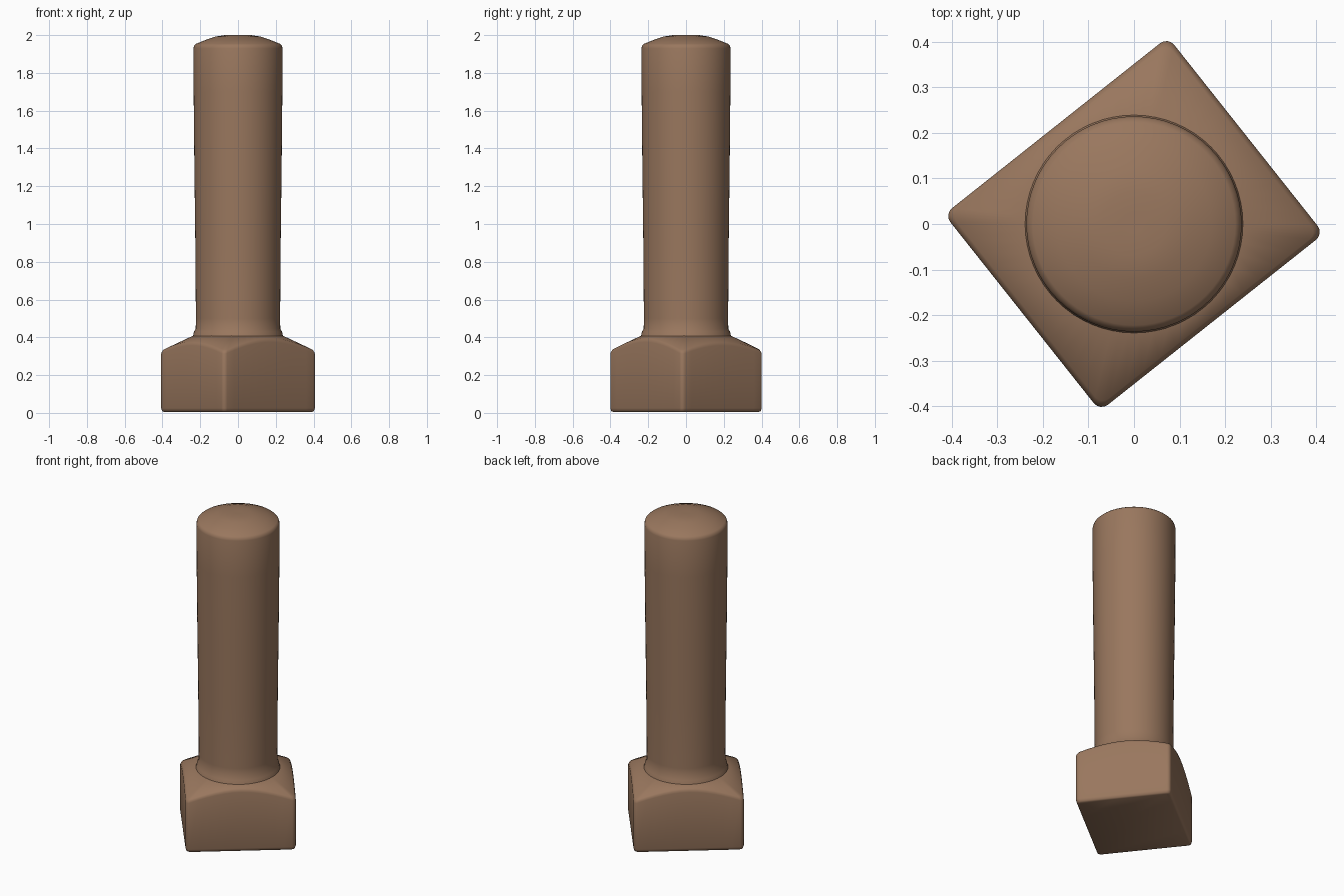
import bpy, bmesh, math
from mathutils import Vector, Matrix

cube = bpy.data.objects.get("Cube")
if cube:
    bpy.data.objects.remove(cube)

# Single brown material
brown = bpy.data.materials.new("brown")
brown.use_nodes = True
colour = (0.32, 0.185, 0.112, 1)
brown.diffuse_color = colour
brown.node_tree.nodes["Principled BSDF"].inputs["Base Color"].default_value = colour


def loft(name, rings, angle):
    """Skin closed rings of equal length from bottom to top and cap both ends."""
    bm = bmesh.new()
    loops = [[bm.verts.new(p) for p in ring] for ring in rings]
    n = len(loops[0])
    for low, high in zip(loops, loops[1:]):
        for i in range(n):
            j = (i + 1) % n
            bm.faces.new((low[i], low[j], high[j], high[i]))
    bm.faces.new(loops[0][::-1])
    bm.faces.new(loops[-1])
    mesh = bpy.data.meshes.new(name)
    bm.to_mesh(mesh)
    bm.free()
    mesh.materials.append(brown)
    obj = bpy.data.objects.new(name, mesh)
    bpy.context.collection.objects.link(obj)
    bpy.ops.object.select_all(action='DESELECT')
    obj.select_set(True)
    bpy.context.view_layer.objects.active = obj
    bpy.ops.object.shade_smooth_by_angle(angle=math.radians(angle))
    return obj


def circle(r, z, n=64):
    return [Vector((r * math.cos(i * math.tau / n), r * math.sin(i * math.tau / n), z))
            for i in range(n)]


def rounded_rectangle(half_x, half_y, radius, arc=5, edge=12):
    """Turned rectangle outline, with points along the straight sides too."""
    corners = []
    for k, (sx, sy) in enumerate(((1, 1), (-1, 1), (-1, -1), (1, -1))):
        centre = Vector((sx * (half_x - radius), sy * (half_y - radius), 0))
        corners.append([centre + radius * Vector((math.cos(a), math.sin(a), 0))
                        for a in [(k + i / (arc - 1)) * math.pi / 2 for i in range(arc)]])
    points = []
    for k, corner in enumerate(corners):
        start, end = corner[-1], corners[(k + 1) % 4][0]
        points += corner + [start.lerp(end, i / edge) for i in range(1, edge)]
    turn = Matrix.Rotation(math.radians(38.4), 3, 'Z')
    return [turn @ p for p in points]


def cone_height(p):
    """Height of the conical chamfer over the head."""
    return 0.41 - 0.47 * (p.length - 0.235)


def at(p, scale, z):
    return Vector((p.x * scale, p.y * scale, z))


# Square head: flat base, straight sides, top cut by a cone
outline = rounded_rectangle(0.313, 0.275, 0.022)
head = [
    [at(p, 0.955, 0.004) for p in outline],
    [at(p, 0.985, 0.009) for p in outline],
    [at(p, 1, 0.025) for p in outline],
    [at(p, 1, cone_height(p) - 0.016) for p in outline],
    [at(p, 0.988, cone_height(p) - 0.004) for p in outline],
    [at(p, 0.965, cone_height(p * 0.965)) for p in outline],
    [at(p, 0.235 / p.length, 0.41) for p in outline],
]
loft("square_head", head, 60)

# Round shaft: flared collar, slight taper, domed end
profile = [(0.245, 0.395), (0.237, 0.412), (0.233, 0.43), (0.224, 0.445), (0.223, 0.5),
           (0.226, 0.9), (0.231, 1.3), (0.235, 1.7), (0.236, 1.93), (0.232, 1.945),
           (0.222, 1.954), (0.17, 1.975), (0.12, 1.992), (0.07, 2.0), (0.02, 2.0)]
loft("shaft", [circle(r, z) for r, z in profile], 60)
